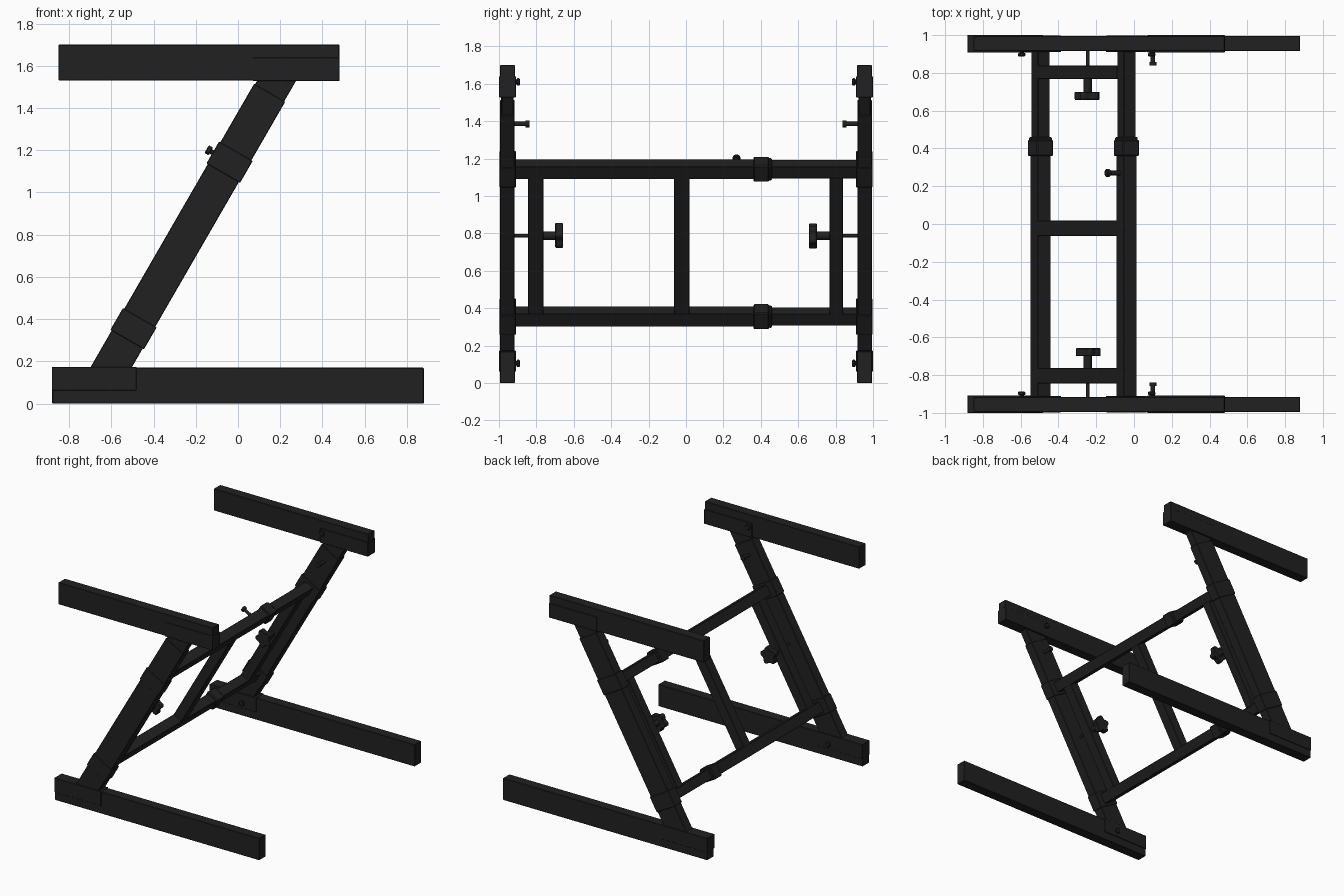
import bpy, bmesh
from math import pi, cos, sin, radians
from mathutils import Matrix, Vector

if "Cube" in bpy.data.objects:
    bpy.data.objects.remove(bpy.data.objects["Cube"])

black = bpy.data.materials.new("black_steel")
black.diffuse_color = (0.015, 0.015, 0.015, 1)
black.use_nodes = True
black.node_tree.nodes["Principled BSDF"].inputs["Base Color"].default_value = black.diffuse_color

# Frame of the sloping legs: local z runs up the leg, origin on the lower crossbar
SLOPE = Matrix.Translation((-0.495, 0, 0.355)) @ Matrix.Rotation(radians(30), 4, 'Y')
FLAT = Matrix.Identity(4)


def finish(name, bm, matrix, bevel=0.0):
    bmesh.ops.recalc_face_normals(bm, faces=bm.faces)
    me = bpy.data.meshes.new(name)
    bm.to_mesh(me)
    bm.free()
    me.materials.append(black)
    ob = bpy.data.objects.new(name, me)
    ob.matrix_world = matrix
    bpy.context.collection.objects.link(ob)
    if bevel:
        m = ob.modifiers.new("edge", 'BEVEL')
        m.width, m.segments = bevel, 1
    return ob


def box(name, x, y, z, matrix=FLAT, bevel=0.003):
    lo, hi = zip(*(sorted(r) for r in (x, y, z)))
    lo, hi = Vector(lo), Vector(hi)
    bm = bmesh.new()
    bmesh.ops.create_cube(bm, size=1)
    for v in bm.verts:
        v.co = [(lo[i] + hi[i]) / 2 + v.co[i] * (hi[i] - lo[i]) for i in range(3)]
    return finish(name, bm, matrix, bevel)


def rod(name, a, b, r, matrix=FLAT, lobes=0, sides=20, bevel=0.0):
    """Round or lobed prism from point a to point b."""
    a, b = Vector(a), Vector(b)
    n = sides if not lobes else lobes * 8
    bm = bmesh.new()
    ring = []
    for i in range(n):
        t = 2 * pi * i / n
        rr = r * (0.86 + 0.14 * cos(lobes * t)) if lobes else r
        ring.append(bm.verts.new((rr * cos(t), rr * sin(t), 0)))
    face = bm.faces.new(ring)
    ext = bmesh.ops.extrude_face_region(bm, geom=[face])['geom']
    for v in ext:
        if isinstance(v, bmesh.types.BMVert):
            v.co.z += (b - a).length
    q = (b - a).to_track_quat('Z', 'Y').to_matrix().to_4x4()
    ob = finish(name, bm, matrix @ Matrix.Translation(a) @ q, bevel)
    for o in bpy.context.selected_objects:
        o.select_set(False)
    ob.select_set(True)
    bpy.context.view_layer.objects.active = ob
    bpy.ops.object.shade_smooth_by_angle(angle=radians(40))
    return ob


UP = 0.91  # distance from lower to upper crossbar along the leg

for s, side in ((-1, "front"), (1, "back")):
    def Y(a, b):
        return (s * a, s * b)

    # Floor beam and top support arm with their joint sleeves
    box(side + "_floor_beam", (-0.88, 0.88), Y(0.915, 0.995), (0, 0.17))
    box(side + "_floor_sleeve", (-0.882, -0.48), Y(0.909, 1.0), (0.062, 0.173), bevel=0.002)
    box(side + "_support_arm", (-0.85, 0.48), Y(0.915, 0.995), (1.53, 1.70))
    box(side + "_arm_sleeve", (0.07, 0.481), Y(0.909, 1.0), (1.528, 1.64), bevel=0.002)

    # Telescopic sloping leg
    box(side + "_outer_leg", (-0.085, 0.085), Y(0.916, 0.994), (-0.29, 1.29), SLOPE)
    box(side + "_inner_leg", (-0.08, 0.08), Y(0.922, 0.988), (1.25, 1.44), SLOPE)

    # Collars where the crossbars meet the leg
    for h, level in ((0, "lower"), (UP, "upper")):
        box(f"{side}_{level}_leg_collar", (-0.092, 0.092), Y(0.910, 0.998),
            (h - 0.06, h + 0.06), SLOPE)

    # Side strut between the crossbars
    w = (0.762, 0.845) if s < 0 else (0.767, 0.84)
    box(side + "_side_strut", (-0.039, 0.039), Y(*w), (0.03, UP - 0.03), SLOPE)

    # Clamp screw with lobed knob
    rod(side + "_clamp_screw", (0, s * 0.92, 0.5), (0, s * 0.75, 0.5), 0.009, SLOPE, sides=12)
    rod(side + "_knob_hub", (0, s * 0.775, 0.5), (0, s * 0.69, 0.5), 0.022, SLOPE)
    rod(side + "_knob", (0, s * 0.70, 0.5), (0, s * 0.657, 0.5), 0.07, SLOPE, lobes=5, bevel=0.004)

    # Height locking pin on the leg
    rod(side + "_pin_shaft", (0, s * 0.92, 1.19), (0, s * 0.85, 1.19), 0.012, SLOPE, sides=12)
    rod(side + "_pin_head", (0, s * 0.857, 1.19), (0, s * 0.838, 1.19), 0.019, SLOPE)

    # Joint bolts in floor beam and support arm
    for x, z, part in ((-0.595, 0.105, "floor"), (0.093, 1.61, "arm")):
        rod(f"{side}_{part}_bolt", (x, s * 0.92, z), (x, s * 0.902, z), 0.012, sides=12)
        rod(f"{side}_{part}_bolt_head", (x, s * 0.905, z), (x, s * 0.888, z), 0.02, bevel=0.004)

# Telescopic crossbars with clamping collars
for h, level in ((0, "lower"), (UP, "upper")):
    def square(r, h=h):
        return dict(x=(-r, r), z=(h - r, h + r), matrix=SLOPE)
    box(level + "_outer_crossbar", y=(-0.918, 0.44), **square(0.04))
    box(level + "_inner_crossbar", y=(0.40, 0.918), **square(0.0365))
    box(level + "_collar", y=(0.36, 0.445), **square(0.051), bevel=0.006)
    box(level + "_collar_lip", y=(0.44, 0.46), **square(0.046), bevel=0.006)

# Middle strut
box("middle_strut", (-0.039, 0.039), (-0.064, 0.018), (0.03, UP - 0.03), SLOPE)

# Width locking screw on the upper crossbar
rod("width_screw", (-0.03, 0.27, UP), (-0.11, 0.27, UP), 0.012, SLOPE, sides=12)
rod("width_screw_head", (-0.102, 0.27, UP), (-0.125, 0.27, UP), 0.021, SLOPE, bevel=0.004)
